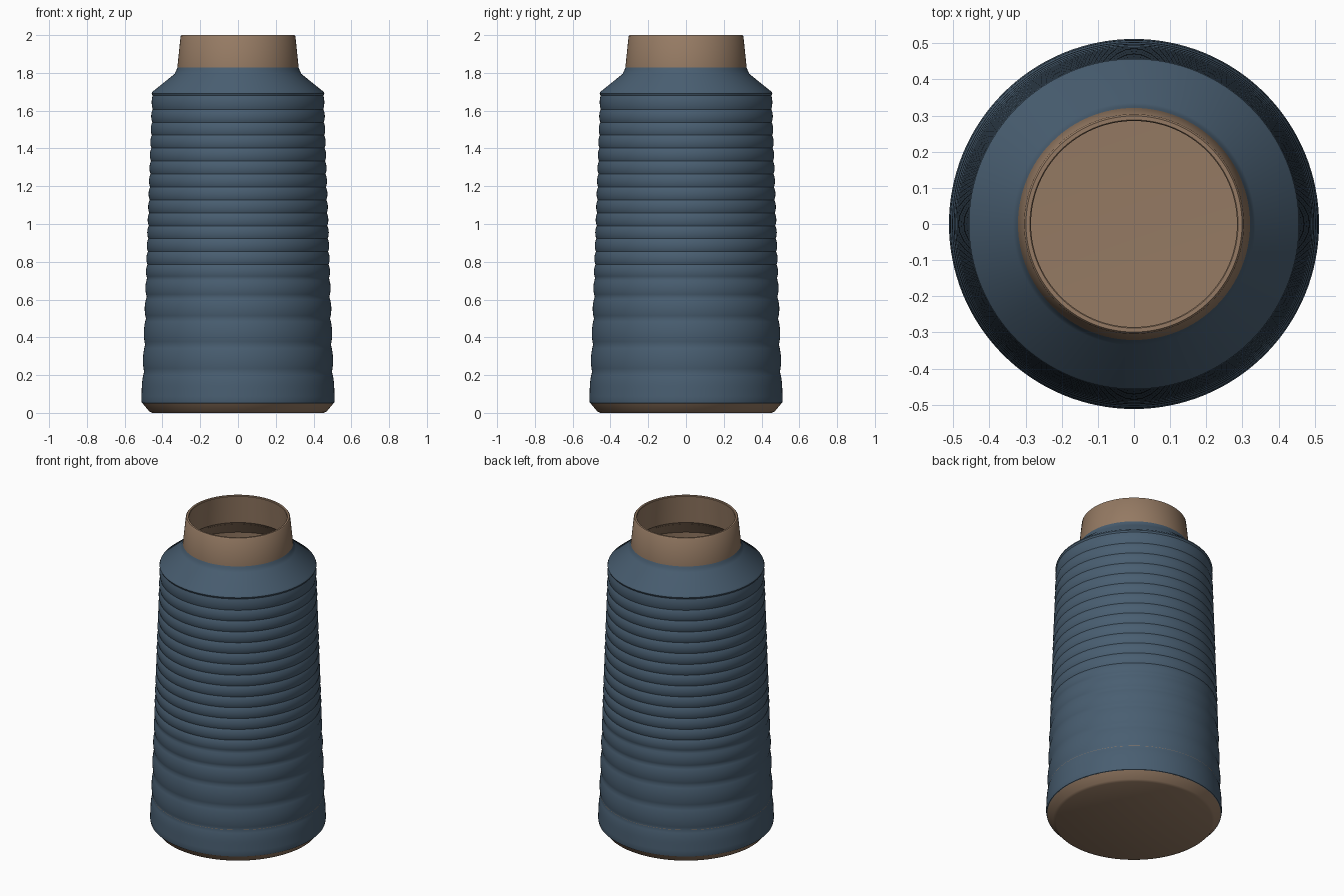
import bpy
import math

SEGMENTS = 128

cube = bpy.data.objects.get("Cube")
if cube:
    bpy.data.objects.remove(cube, do_unlink=True)


def make_material(name, color):
    mat = bpy.data.materials.new(name)
    mat.use_nodes = True
    mat.diffuse_color = color
    bsdf = mat.node_tree.nodes["Principled BSDF"]
    bsdf.inputs["Base Color"].default_value = color
    bsdf.inputs["Roughness"].default_value = 0.8
    return mat


def lathe(name, profile, mat):
    """Revolve (radius, height) points about z; radius 0 makes a pole."""
    verts, faces, rings = [], [], []
    for r, z in profile:
        count = SEGMENTS if r > 0 else 1
        rings.append([len(verts) + i for i in range(count)])
        for i in range(count):
            a = 2 * math.pi * i / SEGMENTS
            verts.append((r * math.cos(a), r * math.sin(a), z))
    for low, high in zip(rings, rings[1:]):
        for i in range(SEGMENTS):
            j = (i + 1) % SEGMENTS
            if len(low) == 1:
                faces.append((low[0], high[j], high[i]))
            elif len(high) == 1:
                faces.append((low[i], low[j], high[0]))
            else:
                faces.append((low[i], low[j], high[j], high[i]))
    mesh = bpy.data.meshes.new(name)
    mesh.from_pydata(verts, [], faces)
    mesh.materials.append(mat)
    obj = bpy.data.objects.new(name, mesh)
    bpy.context.collection.objects.link(obj)
    bpy.ops.object.select_all(action="DESELECT")
    obj.select_set(True)
    bpy.context.view_layer.objects.active = obj
    bpy.ops.object.shade_smooth_by_angle(angle=math.radians(35))
    return obj


tan = make_material("cardboard brown", (0.30, 0.195, 0.125, 1))
blue = make_material("thread blue", (0.066, 0.112, 0.165, 1))

# Hollow core: closed base, tapered wall, shoulder, neck, then back down inside
lathe("spool_core", [
    (0, 0), (0.455, 0), (0.470, 0.008), (0.505, 0.05), (0.503, 0.07),
    (0.440, 1.69), (0.322, 1.80), (0.321, 1.83), (0.304, 1.994),
    (0.299, 2.0), (0.288, 2.0), (0.285, 1.996),
    (0.302, 1.82), (0.425, 1.70), (0.485, 0.05), (0, 0.03),
], tan)

# Wound thread: wide ribs low down, fine ribs above, sloped shoulder on top
grooves = [0.07, 0.217, 0.36, 0.50, 0.615, 0.715]
grooves += [0.785 + 0.0685 * i for i in range(13)] + [1.69]
STEPS = 8


def body_radius(z):
    return 0.513 - 0.034 * z + 0.006 * max(0, 0.3 - z)


thread = [(0.500, 0.048), (0.509, 0.052)]
for n, (z0, z1) in enumerate(zip(grooves, grooves[1:])):
    depth = 0.009 if n < 5 else 0.007
    for k in range(STEPS):
        t = k / STEPS
        z = z0 + t * (z1 - z0)
        dip = depth * (1 - math.sin(math.pi * t) ** 0.8)
        thread.append((body_radius(z) - (0 if n == 0 and t < 0.5 else dip), z))
thread += [(0.457, 1.69), (0.453, 1.70), (0.335, 1.795), (0.326, 1.815),
           (0.321, 1.828), (0.310, 1.828)]
lathe("thread_winding", thread, blue)
